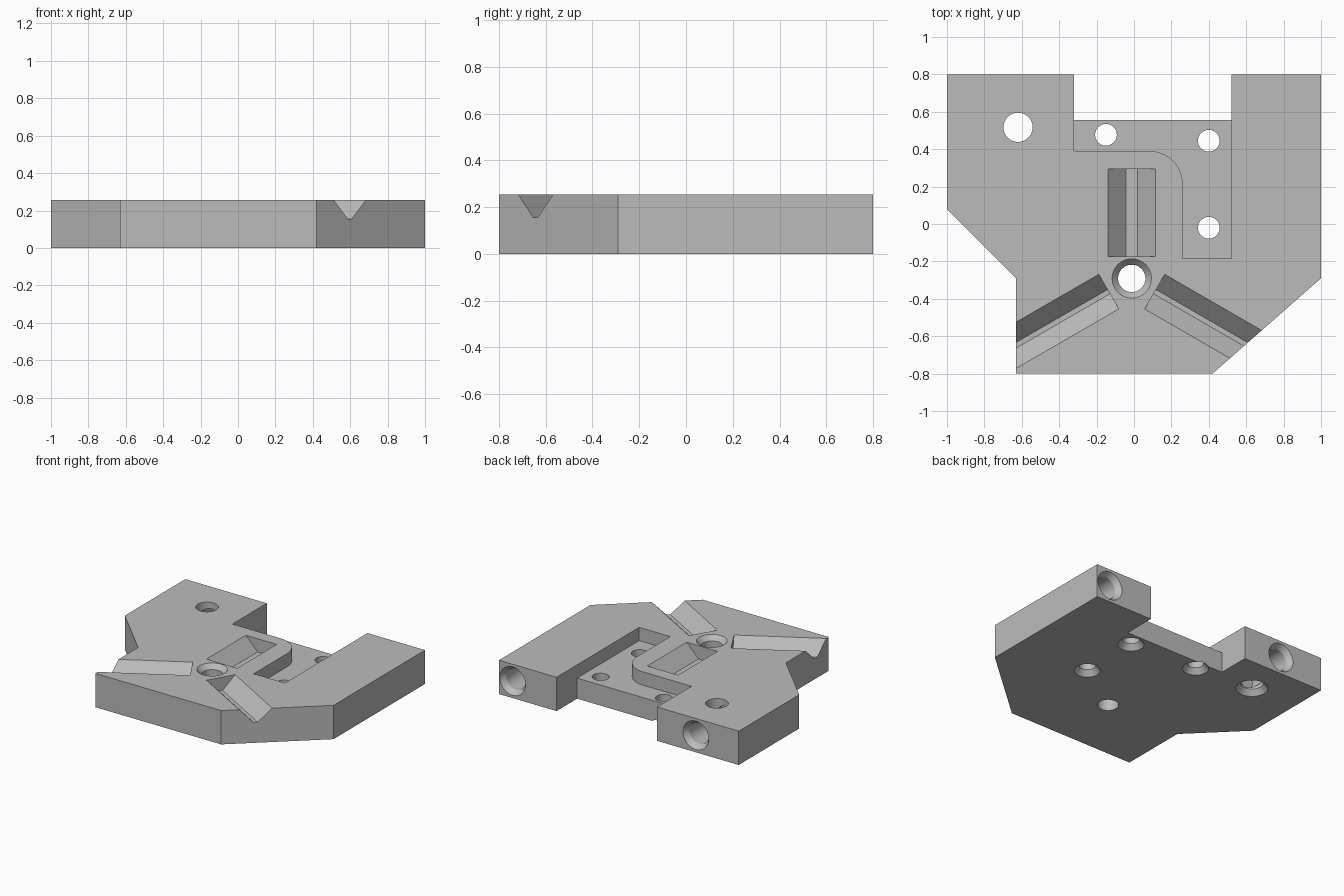
import bpy, bmesh
from math import pi, sin, cos, radians
from mathutils import Matrix

cube = bpy.data.objects.get("Cube")
if cube:
    bpy.data.objects.remove(cube, do_unlink=True)

H = 0.255        # plate thickness
OVER = 0.1       # how far cutters reach past the surface

grey = bpy.data.materials.new("machined_grey")
grey.use_nodes = True
grey.diffuse_color = (0.5, 0.5, 0.5, 1)
grey.node_tree.nodes["Principled BSDF"].inputs["Base Color"].default_value = (0.5, 0.5, 0.5, 1)


def loft(name, rings, matrix=Matrix()):
    """Closed solid through a stack of rings with equal point counts."""
    bm = bmesh.new()
    loops = [[bm.verts.new(p) for p in ring] for ring in rings]
    n = len(loops[0])
    for a, b in zip(loops, loops[1:]):
        for i in range(n):
            j = (i + 1) % n
            bm.faces.new((a[i], a[j], b[j], b[i]))
    bm.faces.new(loops[0][::-1])
    bm.faces.new(loops[-1])
    bmesh.ops.transform(bm, matrix=matrix, verts=bm.verts)
    bmesh.ops.recalc_face_normals(bm, faces=bm.faces)
    mesh = bpy.data.meshes.new(name)
    bm.to_mesh(mesh)
    bm.free()
    mesh.materials.append(grey)
    obj = bpy.data.objects.new(name, mesh)
    bpy.context.collection.objects.link(obj)
    return obj


def prism(name, outline, z0, z1):
    return loft(name, [[(x, y, z) for x, y in outline] for z in (z0, z1)])


def bore(name, profile, matrix, sides=48):
    """Round cutter from (radius, height) pairs along local z."""
    return loft(name, [[(r * cos(2 * pi * i / sides), r * sin(2 * pi * i / sides), z)
                        for i in range(sides)] for r, z in profile], matrix)


def groove(name, top, floor, depth, start, end, matrix):
    """Flat-bottomed V trough running along local x."""
    k = (top - floor) / depth * OVER + top
    section = [(-k, H + OVER), (-floor, H - depth), (floor, H - depth), (k, H + OVER)]
    return loft(name, [[(x, y, z) for y, z in section] for x in (start, end)], matrix)


# Plate outline with the rear notch and clipped corners
plate = prism("base_plate", [
    (-1, 0.8), (-1, 0.08), (-0.63, -0.29), (-0.63, -0.8), (0.42, -0.8), (1, -0.29),
    (1, 0.8), (0.52, 0.8), (0.52, 0.555), (-0.32, 0.555), (-0.32, 0.8)], 0, H)

# Recessed L-shaped pocket with a rounded inner corner
arc = [(0.085 + 0.175 * cos(a), 0.215 + 0.175 * sin(a))
       for a in (radians(90 * i / 16) for i in range(17))]
cutters = [prism("pocket_cutter", [(0.52, 0.65), (-0.32, 0.65), (-0.32, 0.39)] + arc[::-1]
                 + [(0.26, -0.185), (0.52, -0.185)], 0.155, H + OVER)]

# Two front grooves and the central slot, all aimed at the centre hole
hub = Matrix.Translation((-0.012, -0.291, 0))
for side, angle in (("right", 210), ("left", -30)):
    cutters.append(groove(side + "_groove_cutter", 0.107, 0.013, 0.1, 0.142, 1.2,
                          hub @ Matrix.Rotation(radians(angle), 4, "Z")))
cutters.append(groove("slot_cutter", 0.128, 0.031, 0.1, 0.116, 0.586,
                      hub @ Matrix.Rotation(radians(90), 4, "Z")))

# Centre hole, countersunk from above
cutters.append(bore("centre_hole_cutter",
                    [(0.073, -OVER), (0.073, H - 0.035), (0.105, H), (0.105, H + OVER)], hub))

# Through holes, countersunk from below
for i, (x, y, r) in enumerate([(-0.62, 0.517, 0.078), (-0.15, 0.477, 0.058),
                               (0.4, 0.445, 0.058), (0.4, -0.02, 0.058)]):
    cutters.append(bore(f"through_hole_cutter_{i}",
                        [(r + 0.032, -OVER), (r + 0.032, 0), (r, 0.04), (r, H + OVER)],
                        Matrix.Translation((x, y, 0))))

# Horizontal countersunk bores in the two rear faces
for side, x in (("right", -0.642), ("left", 0.886)):
    cutters.append(bore(side + "_rear_bore_cutter",
                        [(0.107, -OVER), (0.107, 0), (0.08, 0.04), (0.08, 0.4)],
                        Matrix.Translation((x, 0.8, 0.128)) @ Matrix.Rotation(pi / 2, 4, "X")))

# Cut everything out of the plate
bpy.context.view_layer.objects.active = plate
for cutter in cutters:
    mod = plate.modifiers.new(cutter.name, "BOOLEAN")
    mod.operation, mod.solver, mod.object = "DIFFERENCE", "EXACT", cutter
    bpy.ops.object.modifier_apply(modifier=mod.name)
    bpy.data.objects.remove(cutter, do_unlink=True)

plate.select_set(True)
bpy.ops.object.shade_smooth_by_angle(angle=radians(25))
